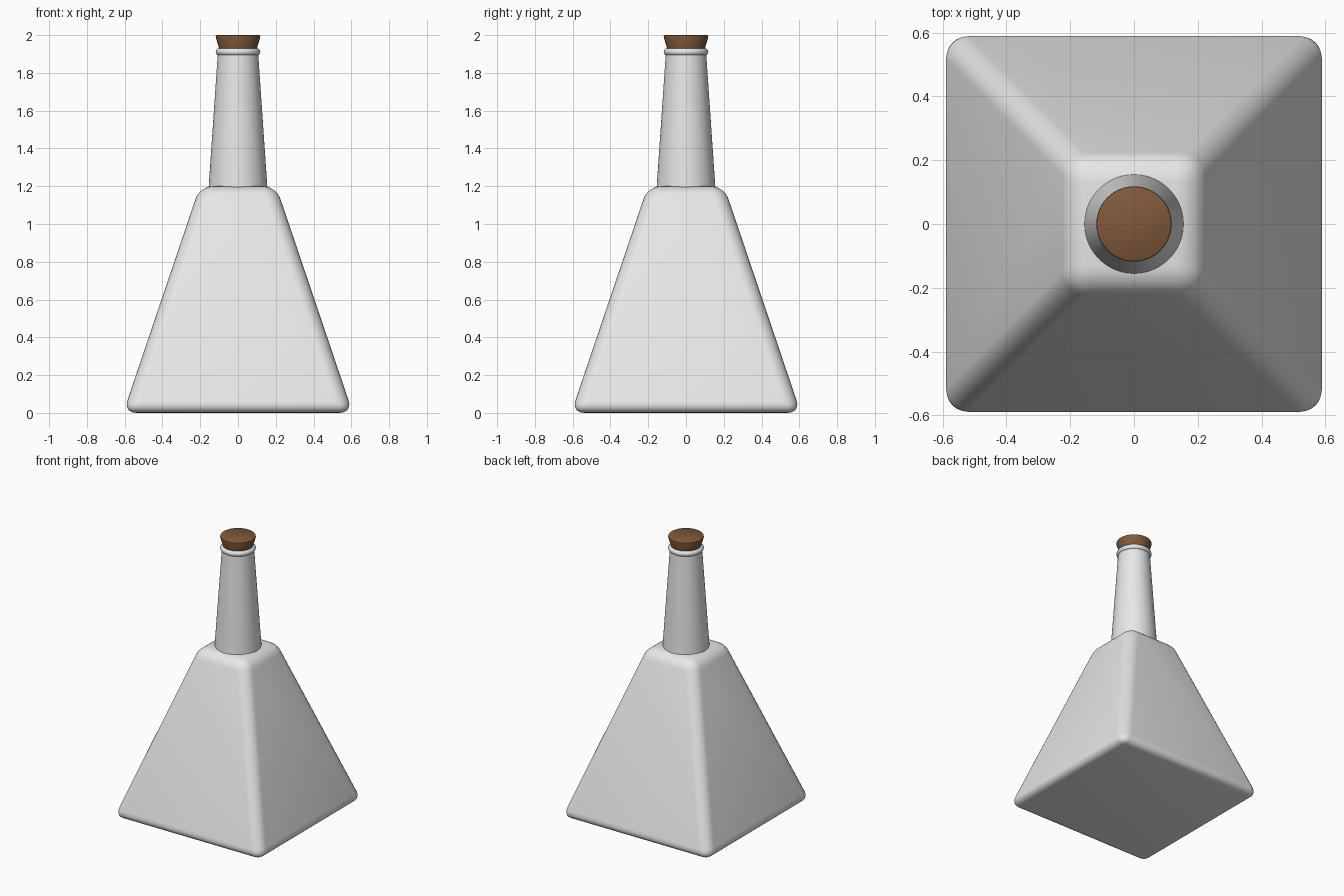
import bpy
import bmesh
import math

cube = bpy.data.objects.get("Cube")
if cube:
    bpy.data.objects.remove(cube, do_unlink=True)


def material(name, rgb):
    mat = bpy.data.materials.new(name)
    mat.use_nodes = True
    mat.diffuse_color = (*rgb, 1)
    mat.node_tree.nodes["Principled BSDF"].inputs["Base Color"].default_value = (*rgb, 1)
    return mat


def finish(bm, name, mat, angle):
    bmesh.ops.recalc_face_normals(bm, faces=bm.faces)
    mesh = bpy.data.meshes.new(name)
    bm.to_mesh(mesh)
    bm.free()
    mesh.materials.append(mat)
    obj = bpy.data.objects.new(name, mesh)
    bpy.context.collection.objects.link(obj)
    bpy.ops.object.select_all(action="DESELECT")
    obj.select_set(True)
    bpy.context.view_layer.objects.active = obj
    bpy.ops.object.shade_smooth_by_angle(angle=math.radians(angle))
    return obj


def lathe(name, profile, mat, angle=40, sides=48):
    """Spin a (radius, height) profile around z; points on the axis close it."""
    bm = bmesh.new()
    verts = [bm.verts.new((r, 0, z)) for r, z in profile]
    edges = [bm.edges.new(pair) for pair in zip(verts, verts[1:])]
    bmesh.ops.spin(bm, geom=verts + edges, axis=(0, 0, 1), cent=(0, 0, 0),
                   angle=math.tau, steps=sides)
    bmesh.ops.remove_doubles(bm, verts=bm.verts, dist=0.0005)
    return finish(bm, name, mat, angle)


glass = material("pale grey glass", (0.8, 0.8, 0.8))
cork = material("brown cork", (0.216, 0.1, 0.044))

# Square tapered body with rounded edges
BASE, SHOULDER, HEIGHT = 0.608, 0.202, 1.2
bm = bmesh.new()
bmesh.ops.create_cube(bm, size=2)
for v in bm.verts:
    half = SHOULDER if v.co.z > 0 else BASE
    v.co = (v.co.x * half, v.co.y * half, HEIGHT if v.co.z > 0 else 0)
bmesh.ops.bevel(bm, geom=bm.edges[:], offset=0.07, offset_type="OFFSET",
                segments=6, profile=0.5, affect="EDGES")
finish(bm, "body", glass, 40)

# Round neck, sunk slightly into the shoulder
lathe("neck", [(0, 1.12), (0.159, 1.12), (0.155, 1.2), (0.107, 1.9), (0, 1.9)], glass)

# Rounded lip around the mouth
RING, THICK = 0.098, 0.02
arc = [(RING + THICK * math.cos(a), 1.911 + THICK * math.sin(a))
       for a in (math.tau * i / 16 for i in range(17))]
lathe("lip", arc, glass, angle=60)

# Flared stopper
lathe("stopper", [(0, 1.88), (0.092, 1.88), (0.102, 1.935),
                  (0.118, 1.99), (0.117, 1.997), (0.113, 2), (0, 2)], cork)
